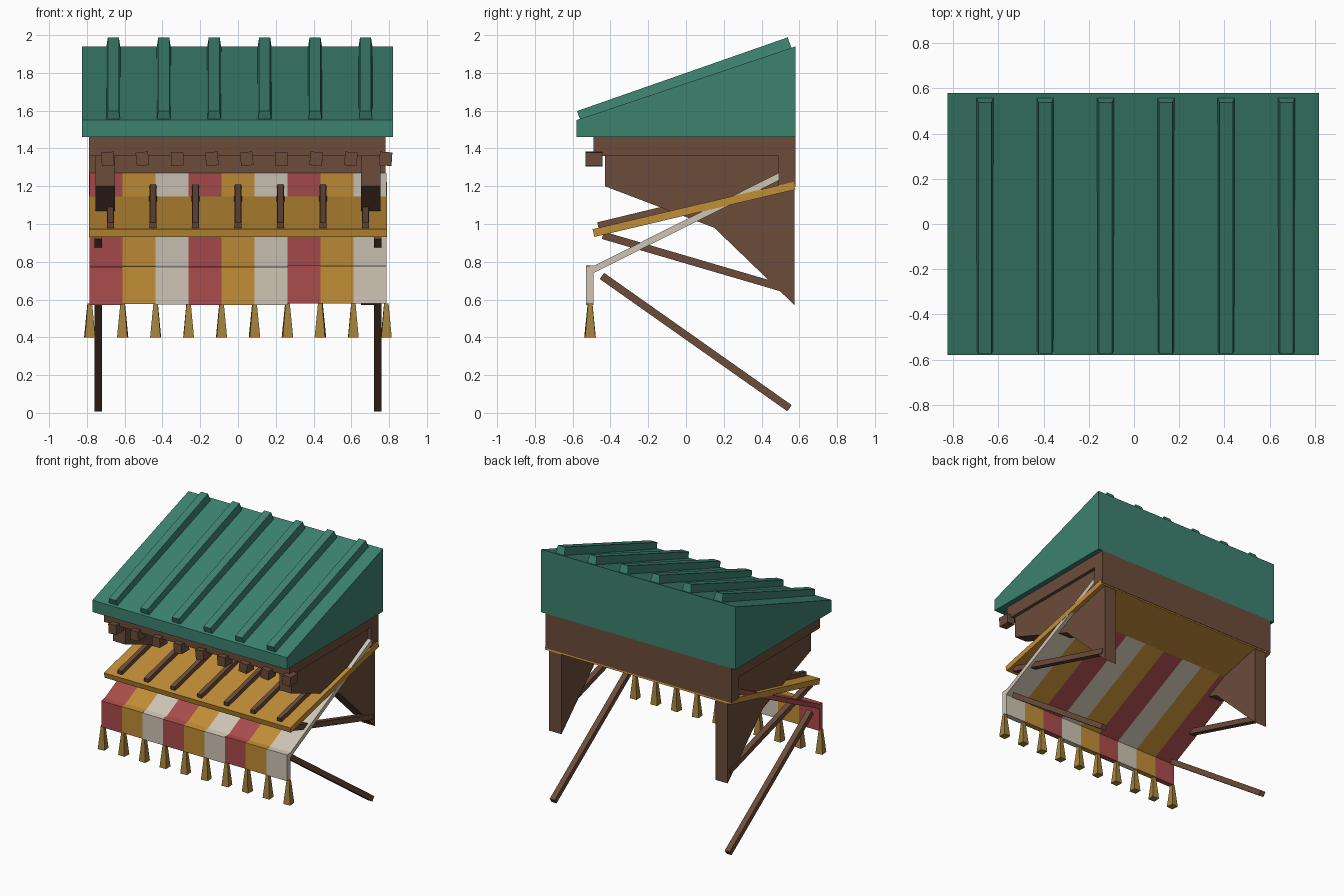
import bpy, bmesh, math, random
from mathutils import Vector, Matrix

random.seed(4)
cube = bpy.data.objects.get("Cube")
if cube:
    bpy.data.objects.remove(cube, do_unlink=True)


def material(name, r, g, b):
    lin = [((c / 255 + 0.055) / 1.055) ** 2.4 for c in (r, g, b)] + [1.0]
    m = bpy.data.materials.new(name)
    m.use_nodes = True
    m.diffuse_color = lin
    m.node_tree.nodes["Principled BSDF"].inputs["Base Color"].default_value = lin
    return m


GREEN = material("roof green", 61, 130, 111)
BROWN = material("timber brown", 108, 76, 58)
YELLOW = material("ochre yellow", 194, 142, 54)
RED = material("cloth red", 170, 76, 76)
CREAM = material("cloth cream", 206, 197, 181)
GOLD = material("tassel gold", 164, 130, 60)


def finish(name, bm, mat):
    bmesh.ops.recalc_face_normals(bm, faces=bm.faces)
    mesh = bpy.data.meshes.new(name)
    bm.to_mesh(mesh)
    bm.free()
    mesh.materials.append(mat)
    obj = bpy.data.objects.new(name, mesh)
    bpy.context.collection.objects.link(obj)
    return obj


def extrude_x(name, profile, x0, x1, mat):
    """Extrude a side profile of (y, z) points between x0 and x1."""
    bm = bmesh.new()
    face = bm.faces.new([bm.verts.new((x0, y, z)) for y, z in profile])
    new = bmesh.ops.extrude_face_region(bm, geom=[face])["geom"]
    bmesh.ops.translate(bm, vec=(x1 - x0, 0, 0),
                        verts=[v for v in new if isinstance(v, bmesh.types.BMVert)])
    return finish(name, bm, mat)


def box(name, centre, size, mat, turn=0):
    bm = bmesh.new()
    bmesh.ops.create_cube(bm, size=1, matrix=Matrix.Translation(centre)
                          @ Matrix.Rotation(turn, 4, 'Y') @ Matrix.Diagonal((*size, 1)))
    return finish(name, bm, mat)


def bar(name, x, start, end, width, thick, mat, top=1.0):
    """Sloping beam at x between two (y, z) points; top narrows its upper face."""
    a, b = Vector((x, *start)), Vector((x, *end))
    tilt = math.atan2(end[1] - start[1], end[0] - start[0])
    bm = bmesh.new()
    bmesh.ops.create_cube(bm, size=1)
    for v in bm.verts:
        if v.co.z > 0:
            v.co.x *= top
    bm.transform(Matrix.Translation((a + b) / 2) @ Matrix.Rotation(tilt, 4, 'X')
                 @ Matrix.Diagonal((width, (b - a).length, thick, 1)))
    return finish(name, bm, mat)


# Roof wedge and its raised battens
extrude_x("roof", [(-0.58, 1.46), (0.58, 1.46), (0.58, 1.94), (-0.58, 1.55)],
          -0.825, 0.82, GREEN)
for i in range(6):
    bar(f"roof_batten_{i + 1}", -0.66 + i * 0.267, (-0.565, 1.565), (0.55, 1.955),
        0.078, 0.07, GREEN, 0.75)

# Timber frame under the roof
box("roof_plate", (-0.005, 0.045, 1.41), (1.57, 1.07, 0.1), BROWN)
box("back_wall", (-0.005, 0.535, 1.32), (1.57, 0.09, 0.25), BROWN)
for i in range(9):
    box(f"rafter_end_{i + 1}", (-0.69 + i * 0.184, -0.487, 1.345),
        (0.066, 0.09, 0.072), BROWN, random.uniform(-0.13, 0.13))

# Side brackets, struts and poles
for side, s in (("left", 1), ("right", -1)):
    extrude_x(f"{side}_bracket",
              [(-0.43, 1.38), (0.575, 1.38), (0.575, 0.57), (0.44, 0.7),
               (0.15, 0.98), (-0.43, 1.2)], s * 0.65, s * 0.755, BROWN)
    bar(f"{side}_strut", s * 0.74, (-0.44, 0.94), (0.55, 0.65), 0.042, 0.04, BROWN)
    bar(f"{side}_pole", s * 0.74, (-0.445, 0.725), (0.548, 0.025), 0.042, 0.04, BROWN)

# Plank awning with thin ribs
bar("upper_awning", 0, (-0.49, 0.952), (0.575, 1.203), 1.575, 0.042, YELLOW)
for i in range(7):
    bar(f"awning_rib_{i + 1}", -0.675 + i * 0.225, (-0.465, 0.987), (0.42, 1.2),
        0.042, 0.045, BROWN, 0.8)

# Striped cloth awning with a hanging front flap
width = 1.57 / 9
for i in range(9):
    x = -0.785 + i * width
    drop = random.uniform(-0.005, 0.005)
    extrude_x(f"cloth_stripe_{i + 1}",
              [(0.49, 1.27), (-0.485, 0.78), (-0.53, 0.775 + drop), (-0.53, 0.575 + drop),
               (-0.49, 0.575 + drop), (-0.49, 0.74), (0.49, 1.23)],
              x, x + width, (RED, YELLOW, CREAM)[i % 3])

# Flared tassels along the flap
for i in range(10):
    bm = bmesh.new()
    bmesh.ops.create_cone(bm, cap_ends=True, segments=4, radius1=0.039, radius2=0.016,
                          depth=0.18, matrix=Matrix.Translation((-0.785 + i * width, -0.508, 0.49))
                          @ Matrix.Rotation(math.pi / 4 + random.uniform(-0.15, 0.15), 4, 'Z'))
    finish(f"tassel_{i + 1}", bm, GOLD)
